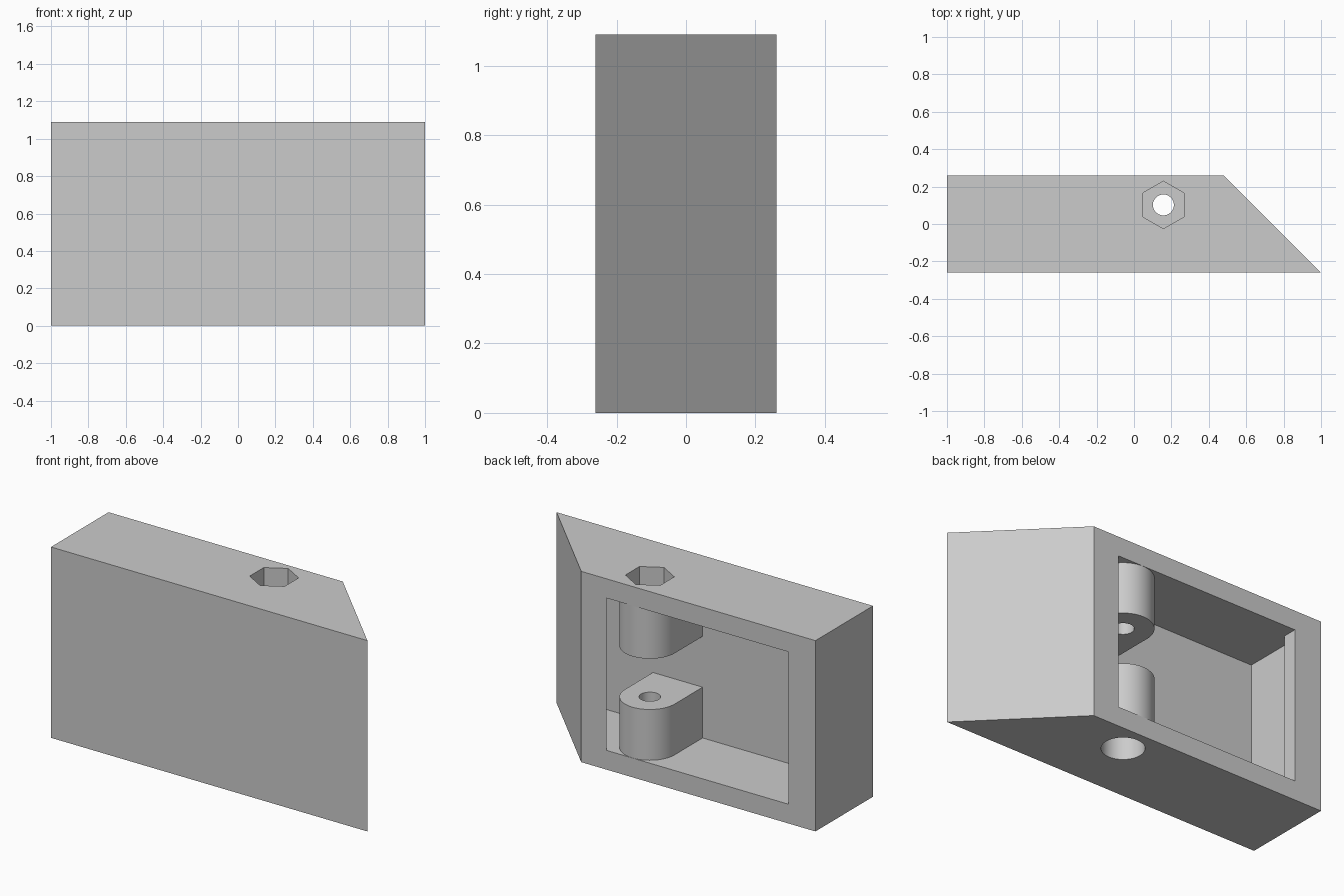
import bpy
import bmesh
from math import pi, cos, sin

cube = bpy.data.objects.get("Cube")
if cube:
    bpy.data.objects.remove(cube, do_unlink=True)

HEIGHT = 1.09
WALL = 0.11
LUG_TOP = 0.40
PIN_X, PIN_Y = 0.157, 0.102
LUG_R = 0.157
RECESS = 0.20

grey = bpy.data.materials.new("plain_grey")
grey.use_nodes = True
grey.diffuse_color = (0.6, 0.6, 0.6, 1)
grey.node_tree.nodes["Principled BSDF"].inputs["Base Color"].default_value = (0.6, 0.6, 0.6, 1)


def prism(name, outline, z0, z1):
    """Extrude a plan outline between two heights."""
    bm = bmesh.new()
    face = bm.faces.new([bm.verts.new((x, y, z0)) for x, y in outline])
    top = bmesh.ops.extrude_face_region(bm, geom=[face])["geom"]
    verts = [v for v in top if isinstance(v, bmesh.types.BMVert)]
    bmesh.ops.translate(bm, verts=verts, vec=(0, 0, z1 - z0))
    bmesh.ops.recalc_face_normals(bm, faces=bm.faces)
    mesh = bpy.data.meshes.new(name)
    bm.to_mesh(mesh)
    bm.free()
    mesh.materials.append(grey)
    obj = bpy.data.objects.new(name, mesh)
    bpy.context.collection.objects.link(obj)
    return obj


def arc(radius, count, start=0.0, sweep=2 * pi, closed=True):
    """Points on an arc about the pin axis."""
    steps = count if closed else count - 1
    return [(PIN_X + radius * cos(start + sweep * i / steps),
             PIN_Y + radius * sin(start + sweep * i / steps)) for i in range(count)]


def combine(target, tool, operation):
    """Apply a boolean and discard the tool object."""
    tool.hide_render = True
    mod = target.modifiers.new(tool.name, "BOOLEAN")
    mod.operation = operation
    mod.solver = "EXACT"
    mod.object = tool
    bpy.context.view_layer.objects.active = target
    bpy.ops.object.modifier_apply(modifier=mod.name)
    bpy.data.objects.remove(tool, do_unlink=True)


# Outer block with one mitred end
body = prism("hollow_housing", [(-1, -0.26), (1, -0.26), (0.48, 0.26), (-1, 0.26)], 0, HEIGHT)

# Cavity open at the back, with a retaining lip at the square end
cavity = prism("cavity_cutter",
               [(-0.89, -0.15), (0.73, -0.15), (0.28, 0.30),
                (-0.83, 0.30), (-0.83, 0.18), (-0.89, 0.18)],
               WALL, HEIGHT - WALL)
combine(body, cavity, "DIFFERENCE")

# Round-nosed lugs, rooted in the floor, ceiling and front wall
lug_outline = arc(LUG_R, 33, 0, pi, closed=False) + [(PIN_X - LUG_R, -0.2), (PIN_X + LUG_R, -0.2)]
for name, z0, z1 in (("lower_lug", WALL / 2, LUG_TOP),
                     ("upper_lug", HEIGHT - LUG_TOP, HEIGHT - WALL / 2)):
    combine(body, prism(name, lug_outline, z0, z1), "UNION")

# Pin hole, hexagonal nut pocket above and round head pocket below
for name, outline, z0, z1 in (
        ("pin_hole", arc(0.056, 48), -0.1, HEIGHT + 0.1),
        ("nut_pocket", arc(0.127, 6, pi / 6), HEIGHT - RECESS, HEIGHT + 0.1),
        ("head_pocket", arc(0.11, 64), -0.1, RECESS)):
    combine(body, prism(name, outline, z0, z1), "DIFFERENCE")

# Smooth the curved walls, keep the corners crisp
bpy.ops.object.select_all(action="DESELECT")
body.select_set(True)
bpy.context.view_layer.objects.active = body
bpy.ops.object.shade_smooth_by_angle(angle=pi / 6)
